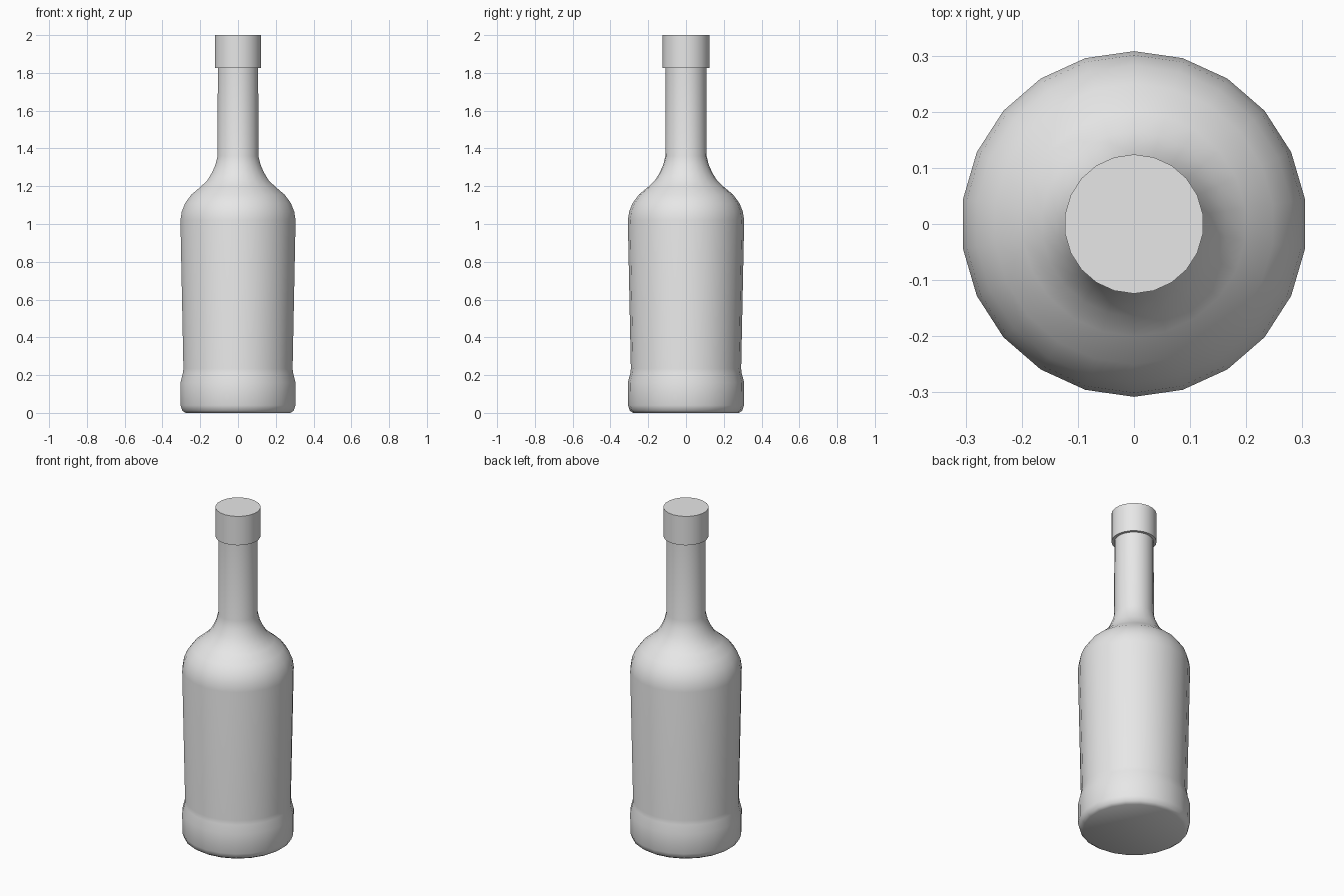
import bpy, bmesh, math

SIDES = 22

cube = bpy.data.objects.get("Cube")
if cube:
    bpy.data.objects.remove(cube, do_unlink=True)

grey = bpy.data.materials.new("light grey")
grey.use_nodes = True
grey.diffuse_color = (0.8, 0.8, 0.8, 1)
grey.node_tree.nodes["Principled BSDF"].inputs["Base Color"].default_value = (0.8, 0.8, 0.8, 1)


def lathe(name, profile):
    """Turn a (radius, height) profile around z and close both ends."""
    bm = bmesh.new()
    rings = []
    for r, z in profile:
        ring = []
        for i in range(SIDES):
            a = math.pi / 2 + math.tau * i / SIDES
            ring.append(bm.verts.new((r * math.cos(a), r * math.sin(a), z)))
        rings.append(ring)
    for low, high in zip(rings, rings[1:]):
        for i in range(SIDES):
            j = (i + 1) % SIDES
            bm.faces.new((low[i], low[j], high[j], high[i]))
    bm.faces.new(rings[0][::-1])
    bm.faces.new(rings[-1])
    mesh = bpy.data.meshes.new(name)
    bm.to_mesh(mesh)
    bm.free()
    mesh.materials.append(grey)
    obj = bpy.data.objects.new(name, mesh)
    bpy.context.collection.objects.link(obj)
    bpy.ops.object.select_all(action="DESELECT")
    obj.select_set(True)
    bpy.context.view_layer.objects.active = obj
    bpy.ops.object.shade_smooth_by_angle(angle=math.radians(40))
    return obj


# Bottle: rounded foot, waisted body, shoulder and neck
lathe("bottle_body", [
    (0.28, 0), (0.298, 0.012), (0.307, 0.04), (0.308, 0.16),
    (0.295, 0.21), (0.292, 0.235), (0.308, 1.02), (0.301, 1.065),
    (0.283, 1.11), (0.25, 1.155), (0.2, 1.197), (0.165, 1.23),
    (0.14, 1.27), (0.12, 1.315), (0.109, 1.36), (0.108, 1.84),
])

# Stopper cap over the neck
lathe("cap", [(0.124, 1.825), (0.124, 2)])
